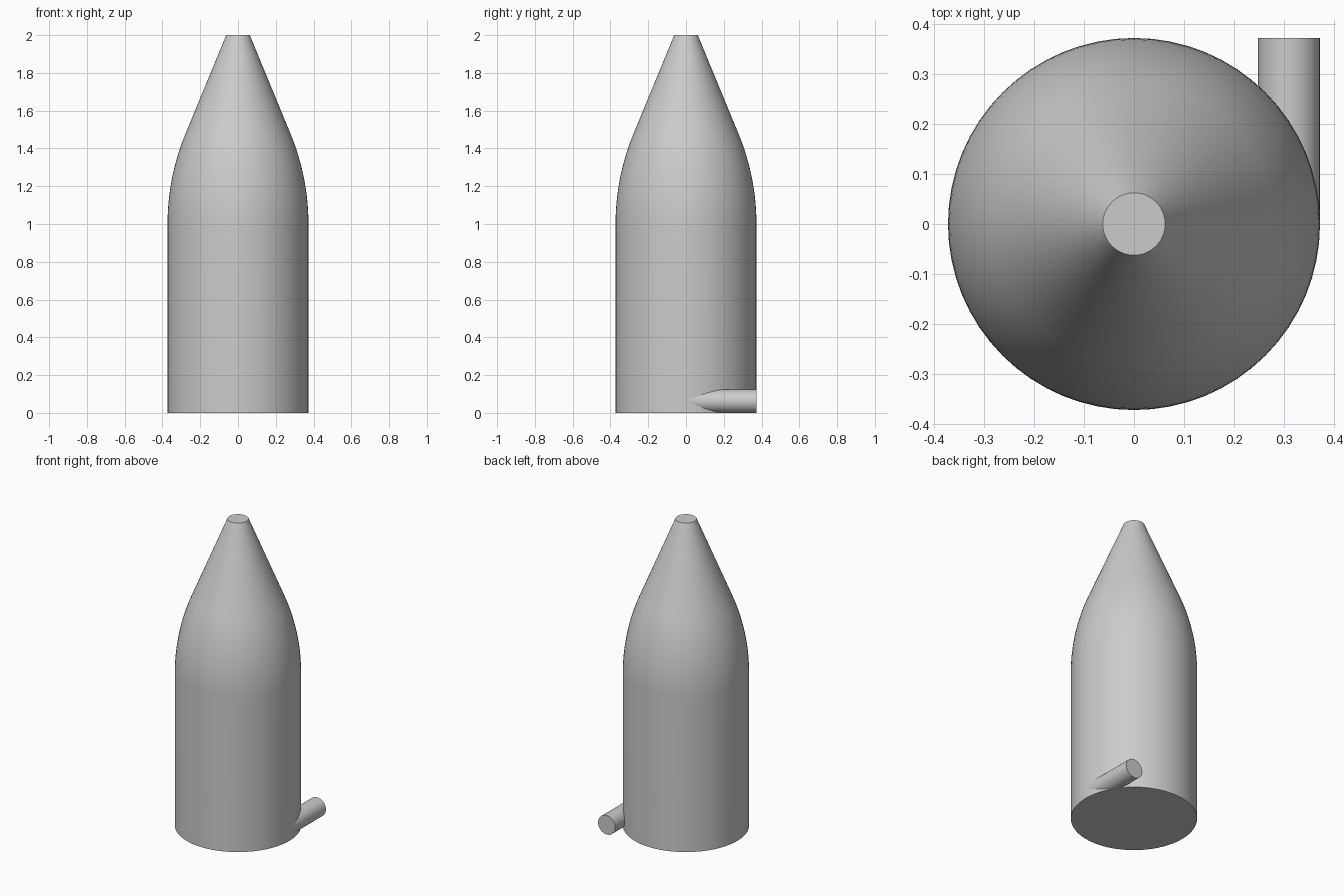
import bpy, bmesh, math
from mathutils import Matrix

cube = bpy.data.objects.get("Cube")
if cube:
    bpy.data.objects.remove(cube, do_unlink=True)

grey = bpy.data.materials.new("plain grey")
grey.use_nodes = True
colour = (0.6, 0.6, 0.6, 1)
grey.diffuse_color = colour
grey.node_tree.nodes["Principled BSDF"].inputs["Base Color"].default_value = colour


def finish(bm, name):
    bmesh.ops.recalc_face_normals(bm, faces=bm.faces)
    mesh = bpy.data.meshes.new(name)
    bm.to_mesh(mesh)
    bm.free()
    mesh.materials.append(grey)
    obj = bpy.data.objects.new(name, mesh)
    bpy.context.collection.objects.link(obj)
    bpy.ops.object.select_all(action='DESELECT')
    obj.select_set(True)
    bpy.context.view_layer.objects.active = obj
    bpy.ops.object.shade_smooth_by_angle(angle=math.radians(30))
    return obj


# Body: straight wall, tangent shoulder arc, then a truncated cone
RADIUS, SHOULDER, ARC, LEAN = 0.373, 1.0, 1.25, math.radians(22.3)
STEPS, SIDES = 16, 64
profile = [(RADIUS, 0)]
for i in range(STEPS + 1):
    a = LEAN * i / STEPS
    profile.append((RADIUS - ARC * (1 - math.cos(a)), SHOULDER + ARC * math.sin(a)))
profile.append((0.0625, 2))

bm = bmesh.new()
rings = []
for r, z in profile:
    angles = [2 * math.pi * k / SIDES for k in range(SIDES)]
    rings.append([bm.verts.new((r * math.cos(a), r * math.sin(a), z)) for a in angles])
for low, high in zip(rings, rings[1:]):
    for k in range(SIDES):
        n = (k + 1) % SIDES
        bm.faces.new((low[k], low[n], high[n], high[k]))
bm.faces.new(rings[0])
bm.faces.new(rings[-1])
finish(bm, "body")

# Outlet pipe: tangent to the left wall, pointing backwards
PIPE = 0.062
bm = bmesh.new()
bmesh.ops.create_cone(
    bm, cap_ends=True, segments=32, radius1=PIPE, radius2=PIPE, depth=RADIUS,
    matrix=Matrix.Translation((RADIUS - PIPE, RADIUS / 2, PIPE))
    @ Matrix.Rotation(math.pi / 2, 4, 'X'))
finish(bm, "outlet_pipe")
